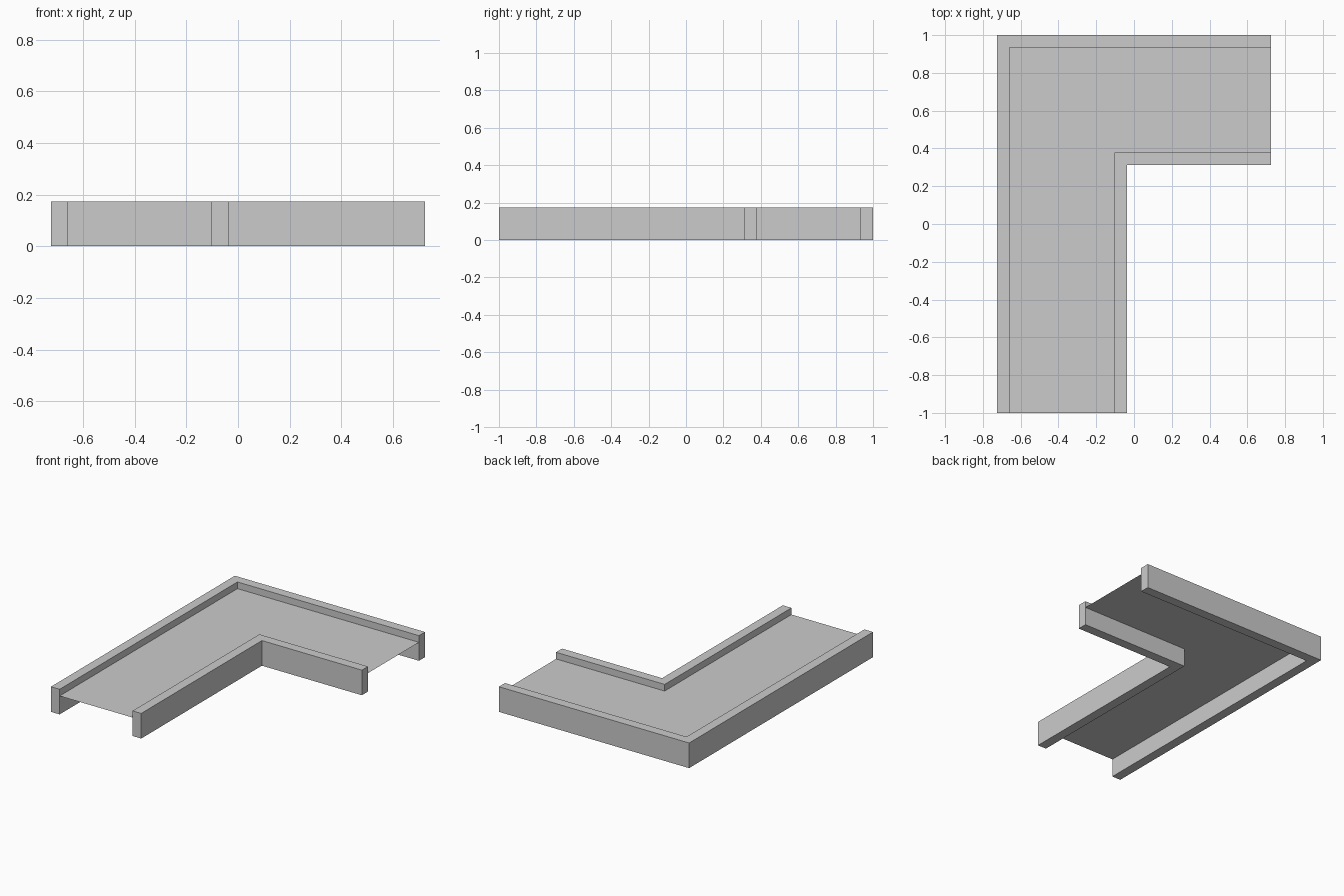
import bpy, bmesh

if "Cube" in bpy.data.objects:
    bpy.data.objects.remove(bpy.data.objects["Cube"])

HX, HY = 0.724, 1.0      # half extents
WIDTH = 0.687            # full width of each arm
RAIL = 0.066             # rail thickness
HEIGHT = 0.173           # rail height
DECK_Z = 0.127           # level of the thin deck


def bend(offset):
    """Three-point L path, parallel to the outer edge at the given inset."""
    return [(-HX + offset, -HY), (-HX + offset, HY - offset), (HX, HY - offset)]


def strip(name, inset_a, inset_b, z, height=0):
    """L-shaped outline between two insets, extruded when it has a height."""
    bm = bmesh.new()
    outline = bend(inset_b) + bend(inset_a)[::-1]
    face = bm.faces.new([bm.verts.new((x, y, z)) for x, y in outline])
    if height:
        ext = bmesh.ops.extrude_face_region(bm, geom=[face], use_keep_orig=True)
        verts = [v for v in ext["geom"] if isinstance(v, bmesh.types.BMVert)]
        bmesh.ops.translate(bm, verts=verts, vec=(0, 0, height))
        bmesh.ops.recalc_face_normals(bm, faces=bm.faces)
    else:
        face.normal_update()
        if face.normal.z < 0:
            face.normal_flip()
    mesh = bpy.data.meshes.new(name)
    bm.to_mesh(mesh)
    bm.free()
    obj = bpy.data.objects.new(name, mesh)
    bpy.context.collection.objects.link(obj)
    return obj


# Side rails following the corner
strip("outer_rail", 0, RAIL, 0, HEIGHT)
strip("inner_rail", WIDTH - RAIL, WIDTH, 0, HEIGHT)

# Thin deck between the rails
strip("deck", RAIL, WIDTH - RAIL, DECK_Z)
